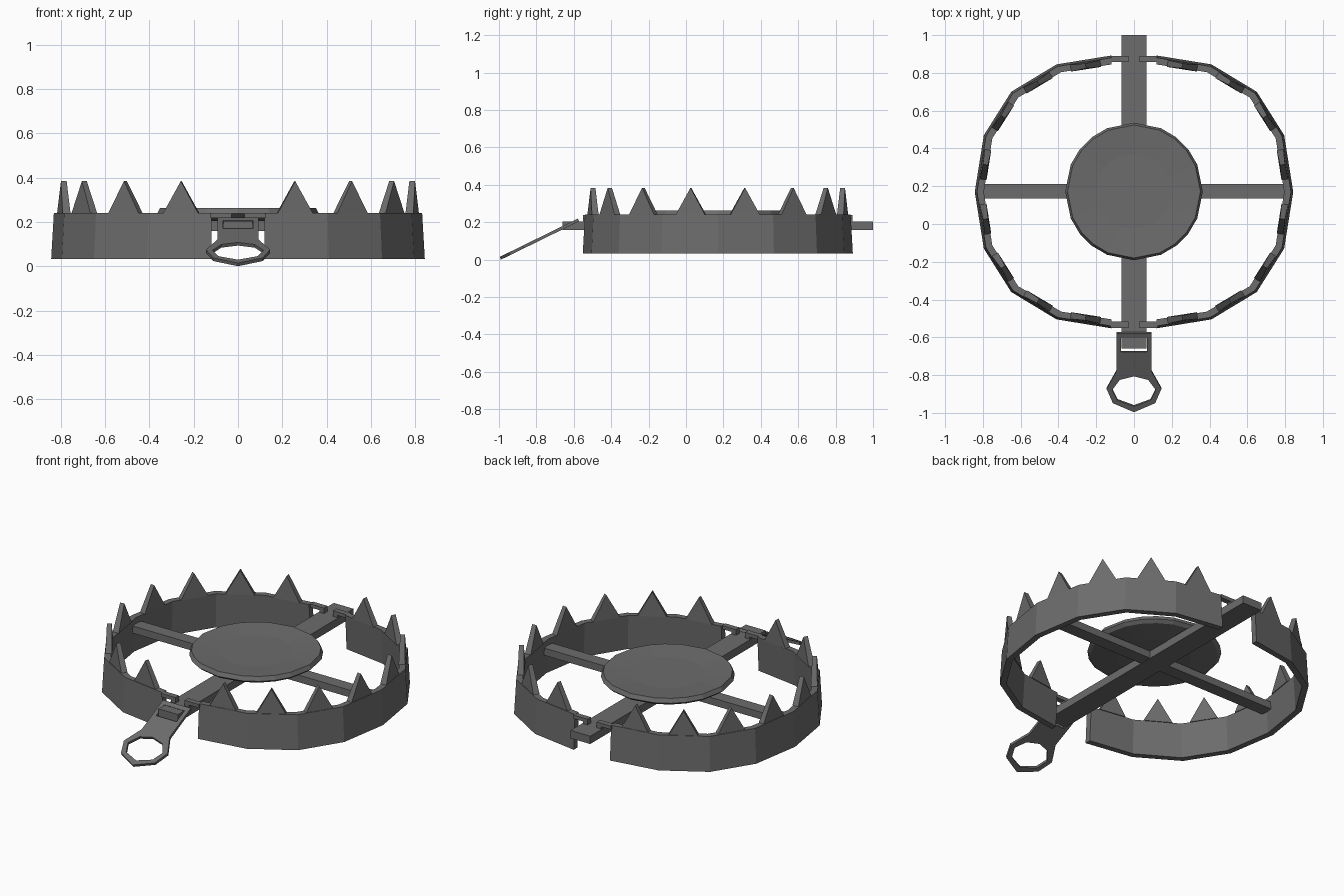
import bpy, bmesh
from math import sin, cos, radians
from mathutils import Vector, Matrix

if "Cube" in bpy.data.objects:
    bpy.data.objects.remove(bpy.data.objects["Cube"])

CY = 0.17  # centre of the jaws and plate

steel = bpy.data.materials.new("dark_steel")
steel.diffuse_color = (0.15, 0.15, 0.15, 1)
steel.use_nodes = True
steel.node_tree.nodes["Principled BSDF"].inputs["Base Color"].default_value = steel.diffuse_color


def finish(bm, name):
    bmesh.ops.recalc_face_normals(bm, faces=bm.faces[:])
    me = bpy.data.meshes.new(name)
    bm.to_mesh(me)
    bm.free()
    me.materials.append(steel)
    ob = bpy.data.objects.new(name, me)
    bpy.context.collection.objects.link(ob)
    return ob


def add_box(bm, x0, x1, y0, y1, z0, z1):
    m = Matrix.Translation(((x0 + x1) / 2, (y0 + y1) / 2, (z0 + z1) / 2))
    m = m @ Matrix.Diagonal((x1 - x0, y1 - y0, z1 - z0, 1))
    bmesh.ops.create_cube(bm, size=1, matrix=m)


# jaw outline, back to front, relative to the centre
quarter = [(0.12, 0.722), (0.41, 0.675), (0.65, 0.53), (0.795, 0.30)]
path = quarter + [(0.843, 0)] + [(x, -y) for x, y in reversed(quarter)]


def jaw_ring(p, inset, z):
    x, y = p
    v = Vector((x, y))
    v = v * (1 - inset / v.length)
    if x < 0.2:
        v.x = x
    return (v.x, v.y + CY, z)


def make_jaw(side):
    bm = bmesh.new()
    # curved band, slightly wider at the bottom
    rings = [[bm.verts.new(jaw_ring(p, i, z)) for i, z in
              ((0, 0.033), (0.012, 0.24), (0.048, 0.24), (0.036, 0.033))] for p in path]
    for a, b in zip(rings, rings[1:]):
        for k in range(4):
            n = (k + 1) % 4
            bm.faces.new((a[k], a[n], b[n], b[k]))
    bm.faces.new(rings[0])
    bm.faces.new(rings[-1])
    # hinge hooks resting on the base bar
    for y in (0.703, -0.703):
        y0, y1 = CY + y - 0.0165, CY + y + 0.0165
        add_box(bm, 0.03, 0.125, y0, y1, 0.218, 0.239)
        add_box(bm, 0.03, 0.06, y0, y1, 0.2, 0.22)
    # one wedge tooth on each straight segment
    for a, b in zip(path, path[1:]):
        a, b = Vector(jaw_ring(a, 0.034, 0.239)), Vector(jaw_ring(b, 0.034, 0.239))
        mid, t = (a + b) / 2, (b - a).normalized()
        n = Vector((t.y, -t.x, 0))
        pts = []
        for s in (-1, 1):
            pts.append([bm.verts.new(mid + t * u + n * s * w + Vector((0, 0, h)))
                        for u, w, h in ((-0.08, 0.018, 0), (0.08, 0.018, 0), (0, 0.013, 0.145))])
        for f in pts:
            bm.faces.new(f)
        for k in range(3):
            m = (k + 1) % 3
            bm.faces.new((pts[0][k], pts[0][m], pts[1][m], pts[1][k]))
    for v in bm.verts:
        v.co.x *= side
    return finish(bm, "jaw_right" if side > 0 else "jaw_left")


make_jaw(1)
make_jaw(-1)

# crossed base bars
bm = bmesh.new()
add_box(bm, -0.065, 0.065, -0.66, 1.0, 0.158, 0.205)
finish(bm, "long_base_bar")
bm = bmesh.new()
add_box(bm, -0.81, 0.81, 0.135, 0.212, 0.16, 0.203)
finish(bm, "cross_base_bar")

# shallow dished trigger plate: underside, rim, then top down to the centre
bm = bmesh.new()
angles = [q + a for q in (0, 90, 180, 270) for a in (0, 23, 38, 52, 67)]
profile = [(0.2, 0.203), (0.345, 0.222), (0.364, 0.238), (0.352, 0.262), (0.2, 0.252)]
rings = [[bm.verts.new((r * cos(radians(a)), 0.172 + r * sin(radians(a)), z))
          for a in angles] for r, z in profile]
for lo, hi in zip(rings, rings[1:]):
    for i in range(len(angles)):
        j = (i + 1) % len(angles)
        bm.faces.new((lo[i], lo[j], hi[j], hi[i]))
bm.faces.new(rings[0])
bm.faces.new(rings[-1])
finish(bm, "trigger_plate")


# sloping release tab with a slot and a pull ring
def mirrored(half):
    return half + [(-x, y) for x, y in reversed(half) if x > 0]


outer = mirrored([(0.092, -0.575), (0.092, -0.775), (0.145, -0.87), (0.112, -0.945), (0, -0.993)])
hole = mirrored([(0, -0.803), (0.075, -0.822), (0.115, -0.875), (0.088, -0.93), (0, -0.962)])
slot = mirrored([(0.068, -0.6), (0.068, -0.675)])
bm = bmesh.new()
for loop in (outer, hole, slot):
    vs = [bm.verts.new((x, y, 0.212 + (y + 0.575) * 0.49)) for x, y in loop]
    for i, v in enumerate(vs):
        bm.edges.new((v, vs[(i + 1) % len(vs)]))
bmesh.ops.triangle_fill(bm, use_beauty=True, use_dissolve=False, edges=bm.edges[:])
tab = finish(bm, "release_tab")
mod = tab.modifiers.new("thickness", 'SOLIDIFY')
mod.thickness = 0.016
mod.offset = 0
